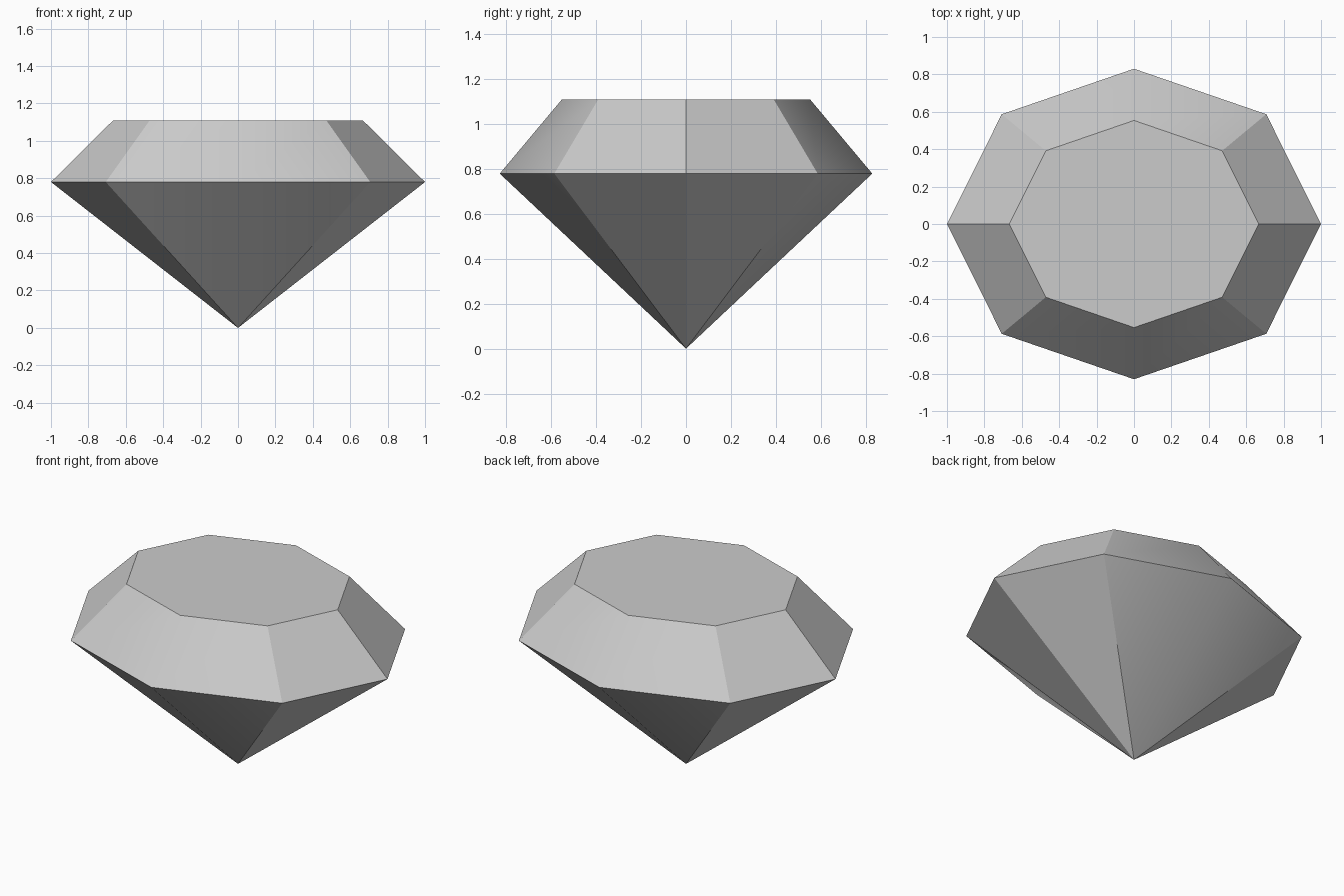
import bpy, bmesh, math

cube = bpy.data.objects.get("Cube")
if cube:
    bpy.data.objects.remove(cube, do_unlink=True)

SIDES = 8
WIDTH, DEPTH = 1.0, 0.83      # half sizes of the oval girdle
GIRDLE_Z, TABLE_Z = 0.78, 1.11
TABLE_SCALE = 0.667

mat = bpy.data.materials.new("gem grey")
mat.use_nodes = True
grey = (0.6, 0.6, 0.6, 1)
mat.diffuse_color = grey
mat.node_tree.nodes["Principled BSDF"].inputs["Base Color"].default_value = grey


def ring(bm, scale, z):
    """Oval octagon of vertices."""
    angles = [math.tau * i / SIDES for i in range(SIDES)]
    return [bm.verts.new((WIDTH * scale * math.cos(a), DEPTH * scale * math.sin(a), z))
            for a in angles]


bm = bmesh.new()
culet = bm.verts.new((0, 0, 0))
girdle = ring(bm, 1, GIRDLE_Z)
table = ring(bm, TABLE_SCALE, TABLE_Z)

# Pavilion and crown facets, then the flat table
for i in range(SIDES):
    j = (i + 1) % SIDES
    bm.faces.new((culet, girdle[j], girdle[i]))
    bm.faces.new((girdle[i], girdle[j], table[j], table[i]))
bm.faces.new(table)
bmesh.ops.recalc_face_normals(bm, faces=bm.faces)

mesh = bpy.data.meshes.new("gemstone")
bm.to_mesh(mesh)
bm.free()
mesh.materials.append(mat)
gem = bpy.data.objects.new("gemstone", mesh)
bpy.context.collection.objects.link(gem)

# Soften only the shallow front and back edges
bpy.context.view_layer.objects.active = gem
gem.select_set(True)
bpy.ops.object.shade_smooth_by_angle(angle=math.radians(30))
